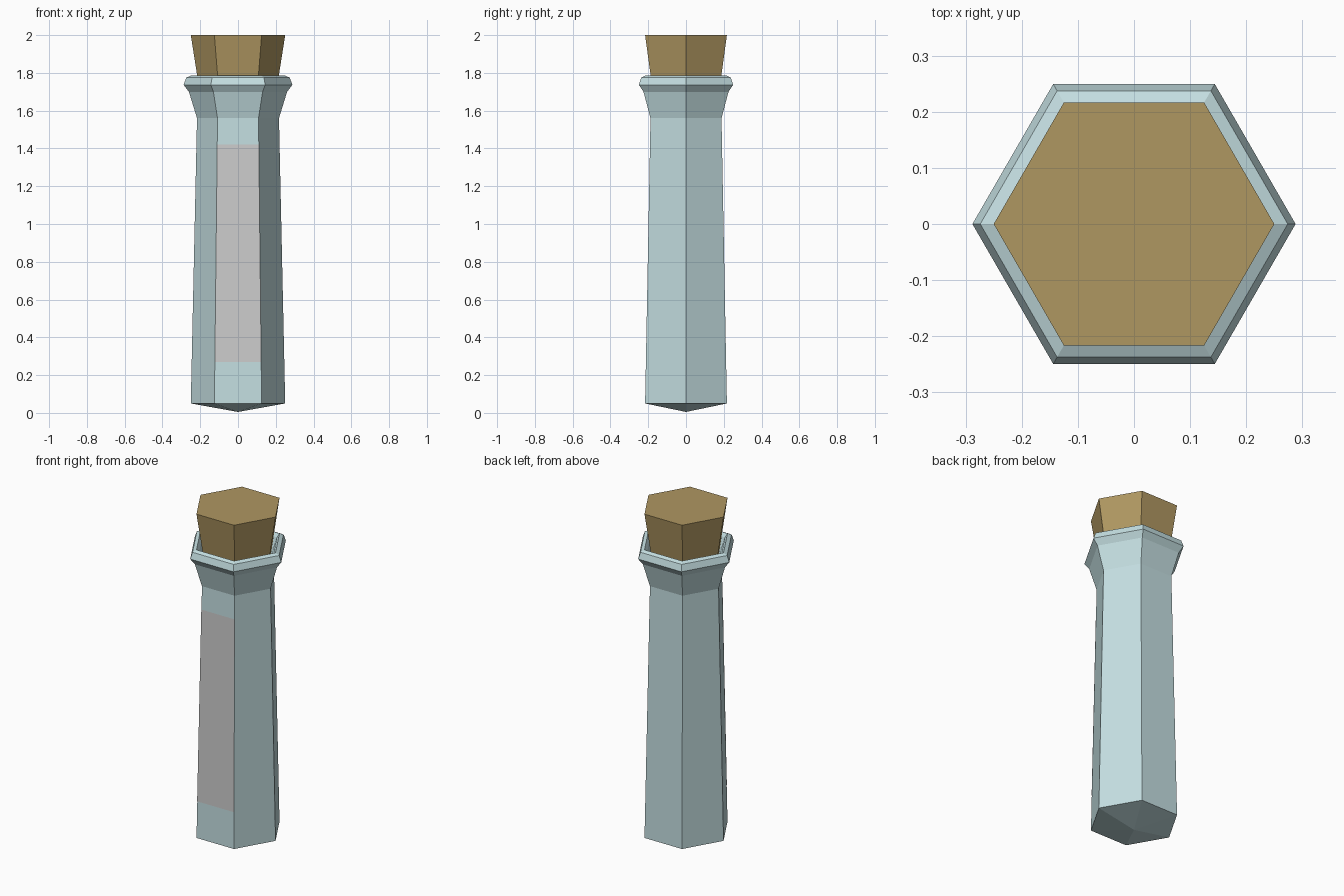
import bpy, bmesh
from math import cos, sin, pi, sqrt

if "Cube" in bpy.data.objects:
    bpy.data.objects.remove(bpy.data.objects["Cube"])

SIDES = 6


def material(name, rgb):
    mat = bpy.data.materials.new(name)
    mat.diffuse_color = (*rgb, 1)
    mat.use_nodes = True
    mat.node_tree.nodes["Principled BSDF"].inputs["Base Color"].default_value = mat.diffuse_color
    return mat


def add_object(name, bm, mat):
    bmesh.ops.recalc_face_normals(bm, faces=bm.faces)
    mesh = bpy.data.meshes.new(name)
    bm.to_mesh(mesh)
    bm.free()
    mesh.materials.append(mat)
    obj = bpy.data.objects.new(name, mesh)
    bpy.context.collection.objects.link(obj)
    return obj


def hex_lathe(name, profile, mat):
    """Six-sided loft through (radius, z) points; radius 0 makes a tip."""
    bm = bmesh.new()
    rings = [[bm.verts.new((r * cos(2 * pi * i / SIDES), r * sin(2 * pi * i / SIDES), z))
              for i in range(SIDES)] for r, z in profile]
    for a, b in zip(rings, rings[1:]):
        for i in range(SIDES):
            j = (i + 1) % SIDES
            bm.faces.new((a[i], a[j], b[j], b[i]))
    bmesh.ops.remove_doubles(bm, verts=bm.verts, dist=1e-5)
    caps = [e for e in bm.edges if e.is_boundary]
    bmesh.ops.holes_fill(bm, edges=caps, sides=SIDES)
    return add_object(name, bm, mat)


glass = material("pale_glass", (0.55, 0.73, 0.75))
cork = material("cork", (0.43, 0.31, 0.12))
paper = material("label_paper", (0.57, 0.55, 0.55))

# Bottle: pointed base, tapering body, flared neck, bevelled lip, inner neck
BASE_R, BASE_Z, NECK_R, NECK_Z = 0.25, 0.05, 0.217, 1.56
hex_lathe("bottle", [
    (0, 0.005), (BASE_R, BASE_Z), (NECK_R, NECK_Z), (0.26, 1.70), (0.288, 1.737),
    (0.274, 1.775), (0.25, 1.785), (0.235, 1.765), (0.20, 1.66), (0.185, 1.58),
], glass)

# Stopper: widens towards the top
hex_lathe("stopper", [(0.185, 1.59), (0.25, 2.0)], cork)

# Label: covers the front facet between two heights
bm = bmesh.new()
corners = []
for z, signs in ((0.27, (-1, 1)), (1.42, (1, -1))):
    r = BASE_R + (NECK_R - BASE_R) * (z - BASE_Z) / (NECK_Z - BASE_Z)
    corners += [bm.verts.new((s * r / 2, -r * sqrt(3) / 2 - 0.0015, z)) for s in signs]
bm.faces.new(corners)
label = add_object("label", bm, paper)
if label.data.polygons[0].normal.y > 0:
    label.data.flip_normals()
